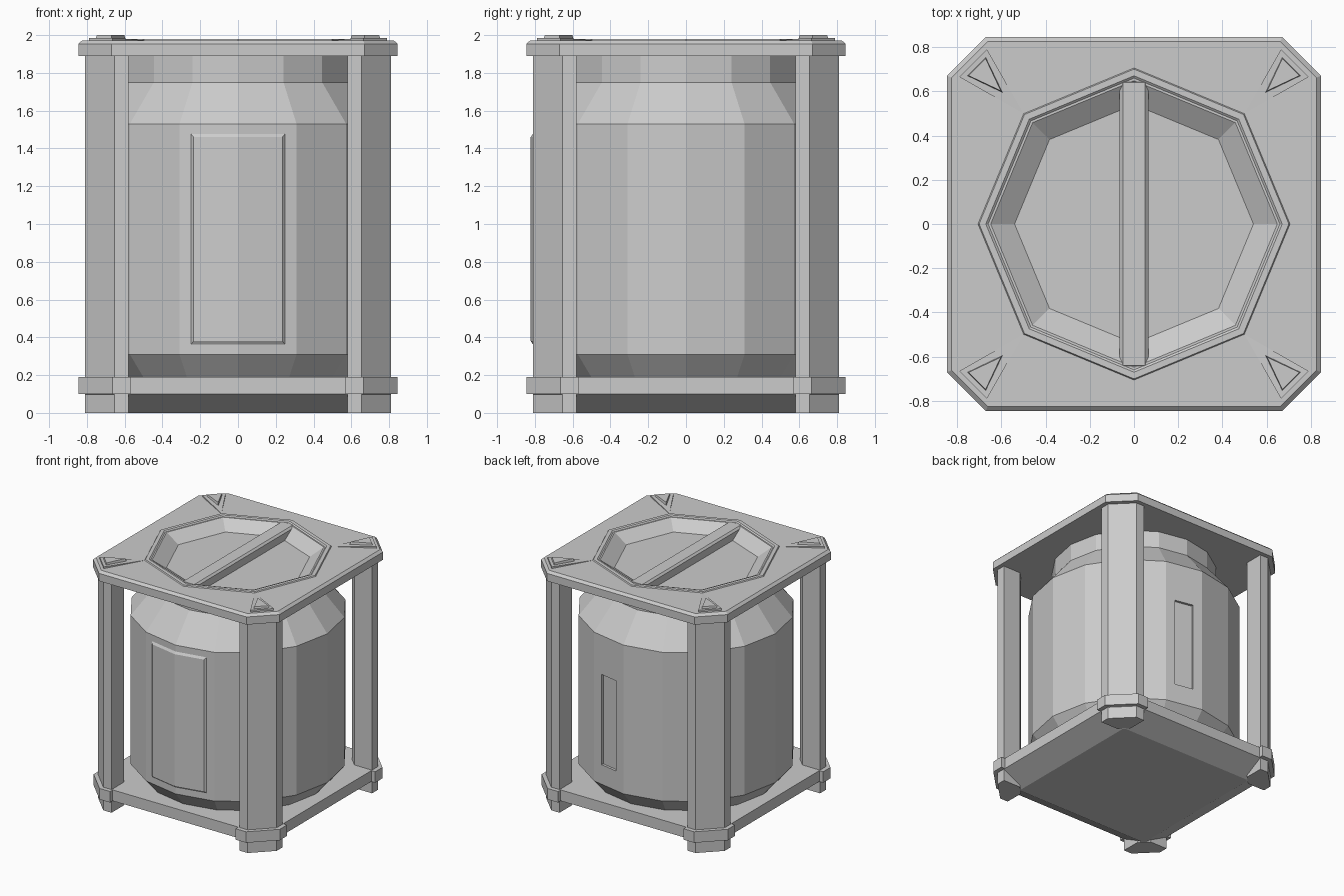
import bpy
import bmesh
from math import cos, sin, pi
from mathutils import Matrix, Vector

cube = bpy.data.objects.get("Cube")
if cube:
    bpy.data.objects.remove(cube, do_unlink=True)

grey = bpy.data.materials.new("plain_grey")
grey.use_nodes = True
GREY = (0.6, 0.6, 0.6, 1)
grey.diffuse_color = GREY
grey.node_tree.nodes["Principled BSDF"].inputs["Base Color"].default_value = GREY


def loft(name, rings, closed=False):
    """Skin matching rings of points; cap the ends, or join last to first."""
    bm = bmesh.new()
    loops = [[bm.verts.new(p) for p in ring] for ring in rings]
    n = len(loops[0])
    pairs = list(zip(loops, loops[1:]))
    if closed:
        pairs.append((loops[-1], loops[0]))
    else:
        bm.faces.new(loops[0])
        bm.faces.new(loops[-1])
    for low, high in pairs:
        for i in range(n):
            j = (i + 1) % n
            bm.faces.new((low[i], low[j], high[j], high[i]))
    bmesh.ops.recalc_face_normals(bm, faces=bm.faces)
    mesh = bpy.data.meshes.new(name)
    bm.to_mesh(mesh)
    bm.free()
    mesh.materials.append(grey)
    obj = bpy.data.objects.new(name, mesh)
    bpy.context.collection.objects.link(obj)
    return obj


def circle(radius, z, sides):
    return [(radius * cos(2 * pi * i / sides), radius * sin(2 * pi * i / sides), z)
            for i in range(sides)]


def cut_square(a, c, z):
    """Square of half width a whose corners are cut off at c."""
    return [(a, -c, z), (a, c, z), (c, a, z), (-c, a, z),
            (-a, c, z), (-a, -c, z), (-c, -a, z), (c, -a, z)]


def rect(x, y, z):
    return [(-x, -y, z), (x, -y, z), (x, y, z), (-x, y, z)]


def flat(points, z):
    return [(x, y, z) for x, y in points]


def cut(target, cutter):
    """Subtract the cutter for good and delete it."""
    mod = target.modifiers.new("cut", 'BOOLEAN')
    mod.object = cutter
    mod.operation = 'DIFFERENCE'
    mod.solver = 'EXACT'
    graph = bpy.context.evaluated_depsgraph_get()
    target.data = bpy.data.meshes.new_from_object(target.evaluated_get(graph))
    target.modifiers.clear()
    bpy.data.objects.remove(cutter, do_unlink=True)


# Sixteen-sided tank with shoulder and neck
tank = loft("tank", [circle(r, z, 16) for r, z in (
    (0.70, 0.18), (0.81, 0.31), (0.81, 1.53), (0.63, 1.75), (0.63, 1.90))])

# Shallow slot in one rear facet
slot = loft("slot_cutter", [rect(0.08, 0.02, -0.37), rect(0.08, 0.02, 0.37)])
facet = pi / 16
slot.data.transform(Matrix.Translation((0, 0.81 * cos(facet), 0.84)))
slot.data.transform(Matrix.Rotation(-facet, 4, 'Z'))
cut(tank, slot)

# Front panel, folded along the tank's front edge, with bevelled borders
def panel_ring(half, low, high, out):
    def y(x):
        return -0.81 + 0.2 * abs(x) - out
    xs = (-half, 0, half)
    return [(x, y(x), low) for x in xs] + [(x, y(x), high) for x in reversed(xs)]

bm = bmesh.new()
back, face = [[bm.verts.new(p) for p in ring] for ring in (
    panel_ring(0.255, 0.355, 1.485, -0.005), panel_ring(0.235, 0.38, 1.46, 0.012))]
for i in range(6):
    j = (i + 1) % 6
    bm.faces.new((back[i], back[j], face[j], face[i]))
for ring in (back, face):
    bm.faces.new((ring[0], ring[1], ring[4], ring[5]))
    bm.faces.new((ring[1], ring[2], ring[3], ring[4]))
bmesh.ops.recalc_face_normals(bm, faces=bm.faces)
mesh = bpy.data.meshes.new("front_panel")
bm.to_mesh(mesh)
bm.free()
mesh.materials.append(grey)
bpy.context.collection.objects.link(bpy.data.objects.new("front_panel", mesh))

# Base plate with a sloping underside
loft("base_plate", [cut_square(0.62, 0.60, 0.0), cut_square(0.81, 0.66, 0.10),
                    cut_square(0.81, 0.66, 0.19)])

# Top plate with bevelled edge and an octagonal bowl
top = loft("top_plate", [cut_square(0.845, 0.67, 1.89), cut_square(0.845, 0.67, 1.953),
                         cut_square(0.825, 0.662, 1.972)])
cut(top, loft("bowl_cutter", [circle(0.54, 1.90, 8), circle(0.69, 2.0, 8)]))
loft("bowl_rim", [circle(0.71, 1.965, 8), circle(0.70, 1.98, 8),
                  circle(0.67, 1.98, 8), circle(0.65, 1.965, 8)], closed=True)
loft("handle_bar", [rect(0.065, 0.645, 1.895), rect(0.065, 0.645, 1.96),
                    rect(0.05, 0.64, 1.975)])

# Corner parts: post, collar, lid ramp and wedge
POST = [(0.58, 0.65), (0.65, 0.58), (0.81, 0.58), (0.81, 0.655), (0.655, 0.81), (0.58, 0.81)]
COLLAR = [(0.57, 0.62), (0.62, 0.57), (0.845, 0.57), (0.845, 0.665), (0.665, 0.845), (0.57, 0.845)]
WEDGE = [(0.59, 0.59), (0.76, 0.67), (0.67, 0.76)]
RAMP = [(0.5, 0.5), (0.79, 0.665), (0.665, 0.79)]
mid = Vector((0.673, 0.673))
WEDGE_TOP = [mid + (Vector(p) - mid) * 0.85 for p in WEDGE]
names = ("back_left", "back_right", "front_right", "front_left")
for k, corner in enumerate(names):
    ramp_top = [(x, y, 1.973 if x == y else 1.986) for x, y in RAMP]
    parts = (
        loft(corner + "_post", [flat(POST, 0.0), flat(POST, 1.90)]),
        loft(corner + "_collar", [flat(COLLAR, 0.10), flat(COLLAR, 0.19)]),
        loft(corner + "_ramp", [flat(RAMP, 1.965), ramp_top]),
        loft(corner + "_wedge", [flat(WEDGE, 1.965), flat(WEDGE_TOP, 2.0)]),
    )
    for part in parts:
        part.data.transform(Matrix.Rotation(k * pi / 2, 4, 'Z'))
